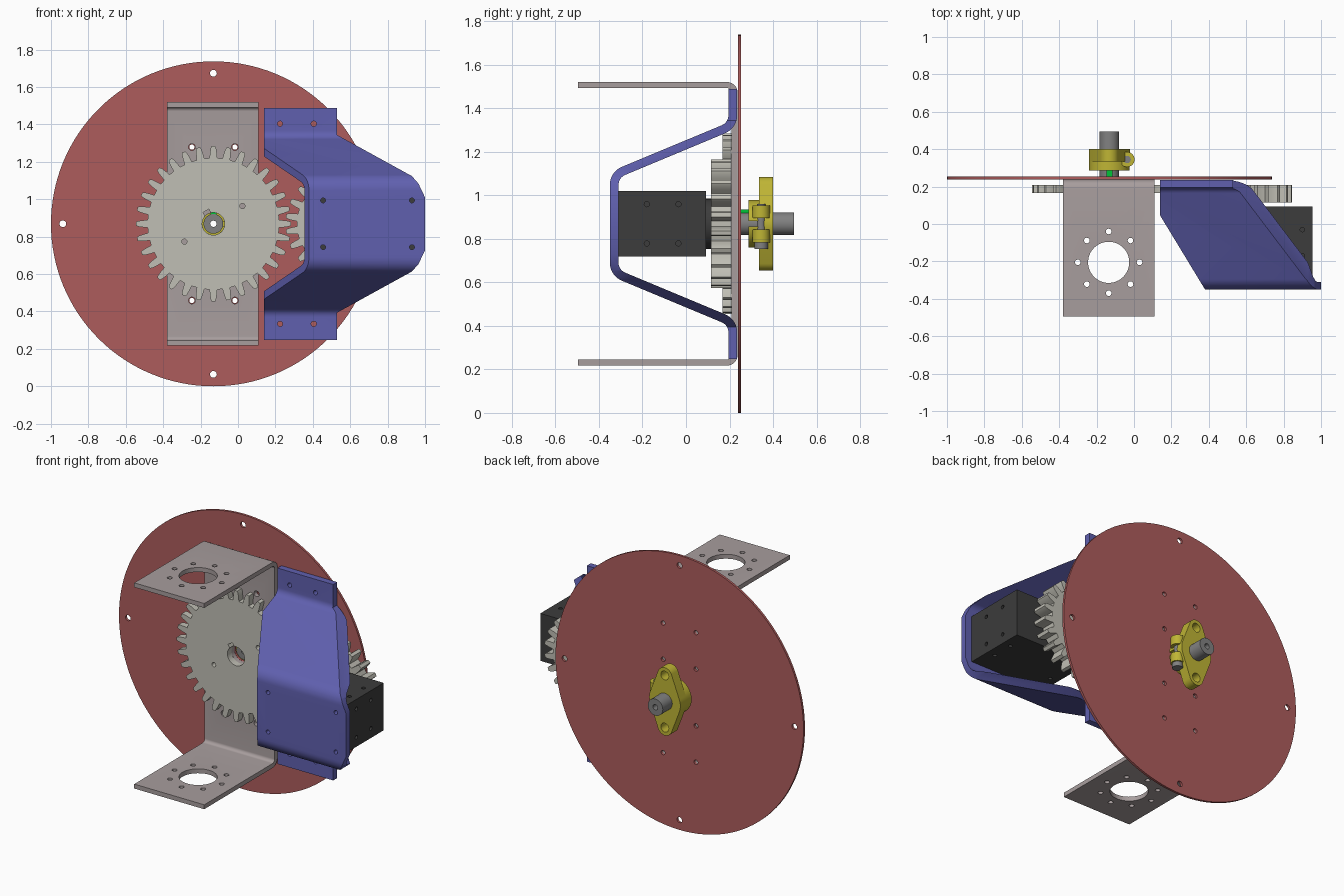
import bpy
from math import sin, cos, pi, atan2, tan, acos
from mathutils import Vector, Matrix

if "Cube" in bpy.data.objects:
    bpy.data.objects.remove(bpy.data.objects["Cube"])

CX, CZ = -0.1315, 0.8685          # main rotation axis
MX = 0.55                         # motor axis
RED, BLUE = (0.42, 0.107, 0.107), (0.117, 0.117, 0.43)
OLIVE, BLACK = (0.52, 0.46, 0.035), (0.045, 0.045, 0.045)
BEIGE, PLATE = (0.53, 0.52, 0.46), (0.39, 0.34, 0.34)
STEEL, GREEN = (0.22, 0.22, 0.22), (0.0, 0.55, 0.04)
MAP = {'x': lambda a, b, t: (t, a, b),
       'y': lambda a, b, t: (a, t, b),
       'z': lambda a, b, t: (a, b, t)}


def mesh_obj(name, loops, axis, lo, hi):
    """Extrude one or more closed outlines along an axis."""
    verts, faces = [], []
    for pts in loops:
        n, o = len(pts), len(verts)
        area = sum(p[0] * q[1] - q[0] * p[1] for p, q in zip(pts, pts[1:] + pts[:1]))
        if (area < 0) != (axis == 'y'):
            pts = pts[::-1]
        verts += [MAP[axis](p[0], p[1], t) for t in (lo, hi) for p in pts]
        faces.append([o + i for i in reversed(range(n))])
        faces.append([o + n + i for i in range(n)])
        for i in range(n):
            j = (i + 1) % n
            faces.append([o + i, o + j, o + n + j, o + n + i])
    me = bpy.data.meshes.new(name)
    me.from_pydata(verts, [], faces)
    ob = bpy.data.objects.new(name, me)
    bpy.context.collection.objects.link(ob)
    return ob


def boolean(ob, cutter, op='DIFFERENCE'):
    m = ob.modifiers.new('cut', 'BOOLEAN')
    m.operation, m.solver, m.object = op, 'EXACT', cutter
    bpy.context.view_layer.objects.active = ob
    bpy.ops.object.modifier_apply(modifier=m.name)
    bpy.data.objects.remove(cutter)


def circle(a, b, r, n=48):
    return [(a + r * cos(2 * pi * i / n), b + r * sin(2 * pi * i / n)) for i in range(n)]


def rect(a0, a1, b0, b1):
    return [(a0, b0), (a1, b0), (a1, b1), (a0, b1)]


def part(name, outline, axis, lo, hi, color, holes=()):
    ob = mesh_obj(name, [outline], axis, lo, hi)
    if holes:
        loops = [circle(a, b, r, 48 if r > 0.04 else 20) for a, b, r in holes]
        boolean(ob, mesh_obj('cutter', loops, axis, lo - 0.05, hi + 0.05))
    key = 'mat_%d_%d_%d' % tuple(int(c * 999) for c in color)
    mat = bpy.data.materials.get(key) or bpy.data.materials.new(key)
    mat.diffuse_color = (*color, 1)
    mat.use_nodes = True
    mat.node_tree.nodes["Principled BSDF"].inputs["Base Color"].default_value = mat.diffuse_color
    ob.data.materials.clear()
    ob.data.materials.append(mat)
    return ob


def bent_strip(path, radius, t, n=8):
    """Outline of a sheet-metal strip following a path with rounded bends."""
    P = [Vector(p) for p in path]
    samples = [(P[0], (P[1] - P[0]).normalized())]
    for a, b, c in zip(P, P[1:], P[2:]):
        d1, d2 = (b - a).normalized(), (c - b).normalized()
        ang = atan2(d1.x * d2.y - d1.y * d2.x, d1.dot(d2))
        s = 1 if ang > 0 else -1
        start = b - d1 * radius * tan(abs(ang) / 2)
        centre = start + Vector((-d1.y, d1.x)) * s * radius
        for i in range(n + 1):
            d = Matrix.Rotation(ang * i / n, 2) @ d1
            samples.append((centre - Vector((-d.y, d.x)) * s * radius, d))
    samples.append((P[-1], (P[-1] - P[-2]).normalized()))
    side = lambda k: [tuple(p + Vector((-d.y, d.x)) * k) for p, d in samples]
    return side(t / 2) + side(-t / 2)[::-1]


def gear(cx, cz, teeth, root, tip, phase=0.0):
    pts = []
    h = tip - root
    for i in range(teeth):
        for k, r in ((-.30, root), (-.25, root + .4 * h), (-.19, root + .8 * h), (-.12, tip),
                     (.12, tip), (.19, root + .8 * h), (.25, root + .4 * h), (.30, root)):
            a = (i + k + phase) * 2 * pi / teeth
            pts.append((cx + r * cos(a), cz + r * sin(a)))
    return pts


# Round back disc
plate_holes = [(CX + sx * 0.115, CZ + sz * 0.41, 0.018) for sx in (-1, 1) for sz in (-1, 1)]
inner_holes = [(CX + sx * 0.115, CZ + sz * 0.18, 0.014) for sx in (-1, 1) for sz in (-1, 1)]
rim_holes = [(CX + 0.805 * cos(i * pi / 2), CZ + 0.805 * sin(i * pi / 2), 0.018) for i in range(4)]
part('back_disc', circle(CX, CZ, 0.8685, 128), 'y', 0.238, 0.253, RED,
     rim_holes + inner_holes + [(a, b, 0.014) for a, b, r in plate_holes] + [(CX, CZ, 0.06)])

# U-shaped bracket with a ring of holes in both arms
u = bent_strip([(-0.495, CZ + 0.637), (0.223, CZ + 0.637),
                (0.223, CZ - 0.637), (-0.495, CZ - 0.637)], 0.035, 0.028)
u_bracket = part('u_bracket', u, 'x', -0.38, 0.11, PLATE)
boolean(u_bracket, mesh_obj('cutter', [circle(a, b, r, 32) for a, b, r in plate_holes + [(CX, CZ, 0.06)]],
                            'y', 0.1, 0.3))
ring = [circle(CX - 0.004, -0.205, 0.11)]
ring += [circle(CX - 0.004 + 0.165 * cos(i * pi / 4), -0.205 + 0.165 * sin(i * pi / 4), 0.015, 20)
         for i in range(8)]
boolean(u_bracket, mesh_obj('cutter', ring, 'z', 0, 1.8))

# Large gear with bore and keyway
big = part('large_gear', gear(CX, CZ, 32, 0.352, 0.415), 'y', 0.167, 0.209, BEIGE,
           [(CX, CZ, 0.06), (CX + 0.155, CZ + 0.095, 0.014), (CX - 0.155, CZ - 0.095, 0.014)])
d, n = Vector((-0.5, 0.866)), Vector((0.866, 0.5))
c = Vector((CX, CZ))
notch = [tuple(c + d * r + n * w) for r, w in ((0.04, -.018), (0.04, .018), (0.08, .018), (0.08, -.018))]
boolean(big, mesh_obj('cutter', [notch], 'y', 0.1, 0.3))

# Small drive gear on the motor
part('drive_gear', gear(MX, CZ, 22, 0.236, 0.296, 0.5), 'y', 0.115, 0.209, BEIGE)

# Motor body with blind screw holes, and its front boss
motor = part('motor_body', rect(0.43, 0.955, CZ - 0.15, CZ + 0.15), 'y', -0.31, 0.093, BLACK)
side_holes = [circle(y, CZ + z, 0.012, 16) for y in (-0.18, -0.035) for z in (-0.09, 0.09)]
for x in (0.43, 0.955):
    boolean(motor, mesh_obj('cutter', side_holes, 'x', x - 0.02, x + 0.02))
top_holes = [circle(x, y, 0.012, 16) for y in (-0.17, -0.03) for x in (0.485, 0.9)]
for z in (CZ - 0.15, CZ + 0.15):
    boolean(motor, mesh_obj('cutter', top_holes, 'z', z - 0.02, z + 0.02))
part('motor_boss', circle(MX, CZ, 0.115), 'y', 0.09, 0.118, BLACK)

# Motor mount: bent sheet trimmed by its front outline and a slanted left cut
half = [(0.215, CZ + 0.62), (0.215, CZ + 0.452), (-0.33, CZ + 0.225)]
mount = part('motor_mount', bent_strip(half + [(y, 2 * CZ - z) for y, z in half[::-1]], 0.07, 0.04),
             'x', 0.14, 1.0, BLUE)
edge = [(0.53, 0.63), (0.53, 0.475), (0.93, 0.255), (0.965, 0.215), (1.01, 0.12)]
front = [(0.1, -0.63), (0.1, 0.63)] + edge + [(x, -z) for x, z in edge[::-1]]
boolean(mount, mesh_obj('cutter', [[(x, CZ + z) for x, z in front]], 'y', -0.6, 0.5), 'INTERSECT')
boolean(mount, mesh_obj('cutter', [[(0.1, 0.111), (0.14, 0.045), (0.41, -0.4), (0.1, -0.4)]],
                        'z', 0, 1.8))
boolean(mount, mesh_obj('cutter', [circle(x, CZ + z, 0.014, 20) for x in (0.225, 0.405)
                                   for z in (-0.535, 0.535)], 'y', 0.15, 0.3))
screw_holes = [circle(x, CZ + z, 0.013, 20) for x in (0.455, 0.93) for z in (-0.125, 0.125)]
boolean(mount, mesh_obj('cutter', screw_holes, 'y', -0.4, -0.29))
boolean(motor, mesh_obj('cutter', screw_holes, 'y', -0.33, -0.28))

# Hollow output shaft and key
part('output_shaft', circle(CX, CZ, 0.0525), 'y', 0.245, 0.495, STEEL, [(CX, CZ, 0.017)])
part('shaft_key', rect(CX - 0.016, CX + 0.016, CZ + 0.035, CZ + 0.066), 'y', 0.25, 0.295, GREEN)

# Two-hole hub flange: tangent outline round one large and two small circles
R, r, dist, flange = 0.109, 0.05, 0.165, []
phi = acos((R - r) / dist)
for off, rad, a0, a1 in ((0, R, phi - pi / 2, pi / 2 - phi), (dist, r, pi / 2 - phi, pi / 2 + phi),
                         (0, R, pi / 2 + phi, 1.5 * pi - phi), (-dist, r, 1.5 * pi - phi, 1.5 * pi + phi)):
    for i in range(13):
        a = a0 + (a1 - a0) * i / 12
        flange.append((CX + rad * cos(a), CZ + off + rad * sin(a)))
part('hub_flange', flange, 'y', 0.335, 0.4, OLIVE,
     [(CX, CZ, 0.0525), (CX, CZ + dist, 0.028), (CX, CZ - dist, 0.028)])

# Split clamp collar with ears and clamping bolt
collar = part('clamp_collar', circle(CX, CZ, 0.109), 'y', 0.287, 0.336, OLIVE, [(CX, CZ, 0.0525)])
boolean(collar, mesh_obj('cutter', [rect(CX + 0.03, CX + 0.2, CZ - 0.012, CZ + 0.012)], 'y', 0.2, 0.5))
EX, EY = -0.037, 0.345
for name, z in (('upper', CZ + 0.027), ('lower', CZ - 0.085)):
    part(name + '_clamp_ear', circle(EX, EY, 0.04, 32), 'z', z, z + 0.058, OLIVE, [(EX, EY, 0.02)])
part('clamp_bolt', circle(EX, EY, 0.02, 24), 'z', CZ - 0.1, CZ + 0.09, STEEL)
part('clamp_bolt_head', circle(EX, EY, 0.031, 24), 'z', CZ - 0.115, CZ - 0.084, STEEL, )

# Smooth the round surfaces, keep edges sharp
bpy.ops.object.select_all(action='SELECT')
bpy.ops.object.shade_smooth_by_angle(angle=0.5)
